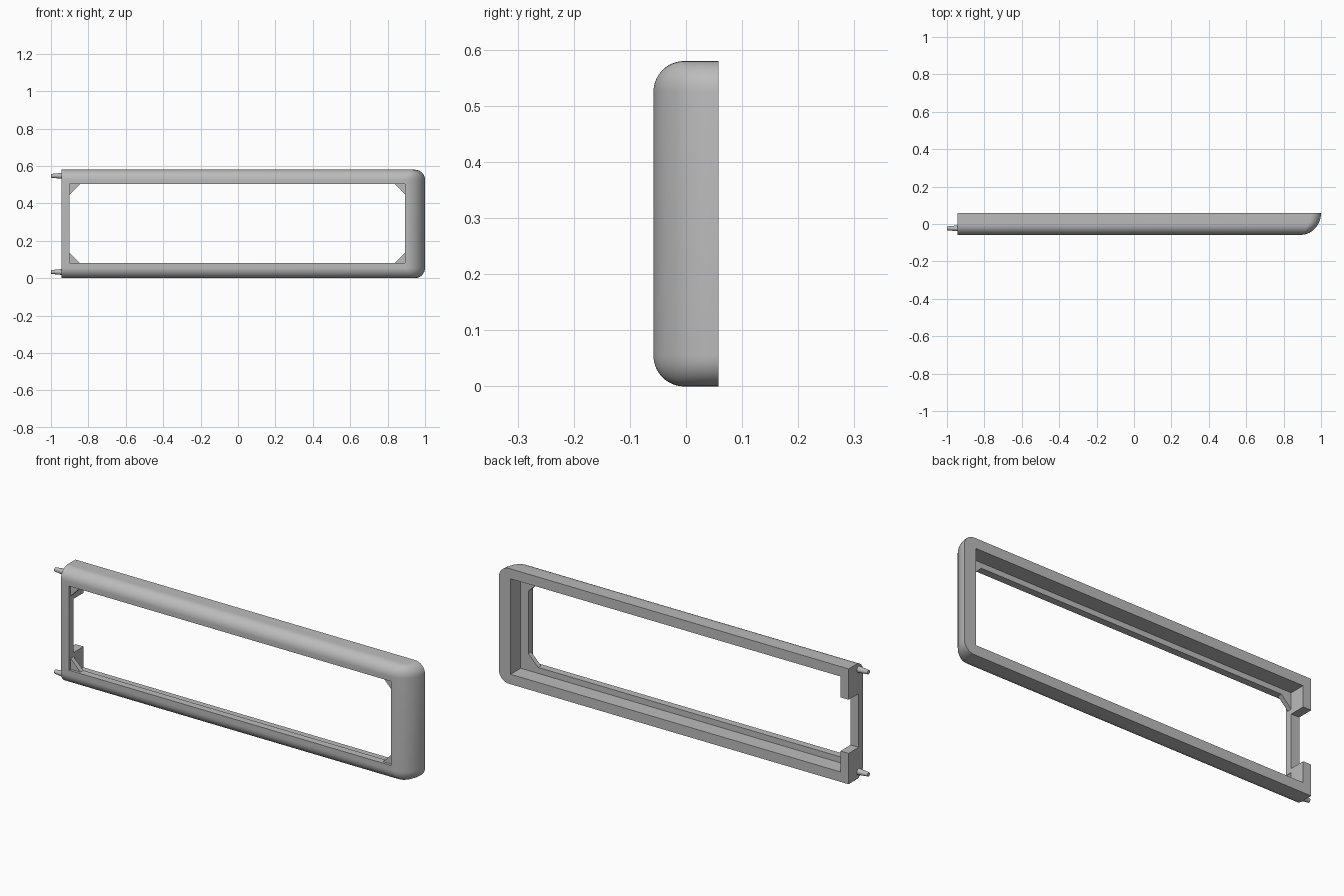
import bpy, bmesh
from math import sin, cos, pi, sqrt

cube = bpy.data.objects.get("Cube")
if cube:
    bpy.data.objects.remove(cube)

grey = bpy.data.materials.new("plain grey")
grey.use_nodes = True
COLOUR = (0.5, 0.5, 0.5, 1)
grey.diffuse_color = COLOUR
grey.node_tree.nodes["Principled BSDF"].inputs["Base Color"].default_value = COLOUR

HEIGHT, BACK, LEDGE = 0.58, 0.058, -0.022
END, INNER_END = -0.945, -0.9        # flat end and its opening edge
OPEN_RIGHT, OPEN_LOW = 0.893, 0.08
EDGE_R, NOSE = 0.055, 0.11           # long edge rounding, rounded end length


def make(name, bm):
    bmesh.ops.recalc_face_normals(bm, faces=bm.faces[:])
    mesh = bpy.data.meshes.new(name)
    bm.to_mesh(mesh)
    bm.free()
    mesh.materials.append(grey)
    ob = bpy.data.objects.new(name, mesh)
    bpy.context.collection.objects.link(ob)
    return ob


def prism(name, outline, y0, y1):
    """Extrude an (x, z) outline along y."""
    bm = bmesh.new()
    face = bm.faces.new([bm.verts.new((x, y0, z)) for x, z in outline])
    new = bmesh.ops.extrude_face_region(bm, geom=[face])["geom"]
    verts = [v for v in new if isinstance(v, bmesh.types.BMVert)]
    bmesh.ops.translate(bm, verts=verts, vec=(0, y1 - y0, 0))
    return make(name, bm)


def select_only(ob):
    bpy.ops.object.select_all(action='DESELECT')
    ob.select_set(True)
    bpy.context.view_layer.objects.active = ob


def cut(ob, x0, x1, z0, z1, y0):
    tool = prism("cutter", [(x0, z0), (x1, z0), (x1, z1), (x0, z1)], y0, 0.2)
    tool.hide_render = True
    mod = ob.modifiers.new("cut", 'BOOLEAN')
    mod.operation, mod.solver, mod.object = 'DIFFERENCE', 'EXACT', tool
    select_only(ob)
    bpy.ops.object.modifier_apply(modifier=mod.name)
    bpy.data.objects.remove(tool)


def section(y):
    """Outline of the shell at depth y, rounded at the +x end."""
    depth = (BACK - y) / (2 * BACK)
    right = 1 - NOSE * (1 - sqrt(max(0, 1 - depth * depth)))
    over = max(0, -(y + BACK - EDGE_R))
    inset = EDGE_R - sqrt(max(0, EDGE_R ** 2 - over ** 2))
    r = max(0.004, EDGE_R - inset)
    pts = [(END, inset)]
    for i in range(9):
        a = i / 8 * pi / 2
        pts.append((right - r + r * sin(a), inset + r - r * cos(a)))
    return pts + [(x, HEIGHT - z) for x, z in reversed(pts)]


# Shell: outlines lofted from back to front
bm = bmesh.new()
levels = [BACK - 2 * BACK * sin(i / 20 * pi / 2) for i in range(21)]
rings = [[bm.verts.new((x, y, z)) for x, z in section(y)] for y in levels]
for a, b in zip(rings, rings[1:]):
    for i in range(len(a)):
        j = (i + 1) % len(a)
        bm.faces.new((a[i], a[j], b[j], b[i]))
bm.faces.new(rings[0])
bm.faces.new(rings[-1])
frame = make("frame", bm)

# Rear recess, gap between the end blocks, and window opening
cut(frame, INNER_END, 0.935, 0.05, HEIGHT - 0.05, LEDGE)
cut(frame, END - 0.1, INNER_END + 0.02, 0.155, HEIGHT - 0.155, LEDGE)
cut(frame, INNER_END, OPEN_RIGHT, OPEN_LOW, HEIGHT - OPEN_LOW + 0.003, -0.2)
select_only(frame)
bpy.ops.object.shade_smooth_by_angle(angle=pi / 6)

for level in ("lower", "upper"):
    def flip(z):
        return z if level == "lower" else HEIGHT - z

    # Triangular gussets in the opening corners
    for side, x, d in (("right", INNER_END, 1), ("left", OPEN_RIGHT, -1)):
        z = OPEN_LOW if level == "lower" else OPEN_LOW - 0.003
        outline = [(x, flip(z)), (x + d * 0.055, flip(z)), (x, flip(z + 0.055))]
        prism(f"{level}_{side}_gusset", outline, -0.045, LEDGE)

    # Tapered locating pegs on the flat end
    bpy.ops.mesh.primitive_cone_add(vertices=24, radius1=0.016, radius2=0.010,
                                    depth=0.06, location=(-0.97, -0.023, flip(0.033)),
                                    rotation=(0, -pi / 2, 0))
    peg = bpy.context.object
    peg.name = f"{level}_peg"
    peg.data.materials.append(grey)
    bpy.ops.object.shade_smooth_by_angle(angle=pi / 6)
